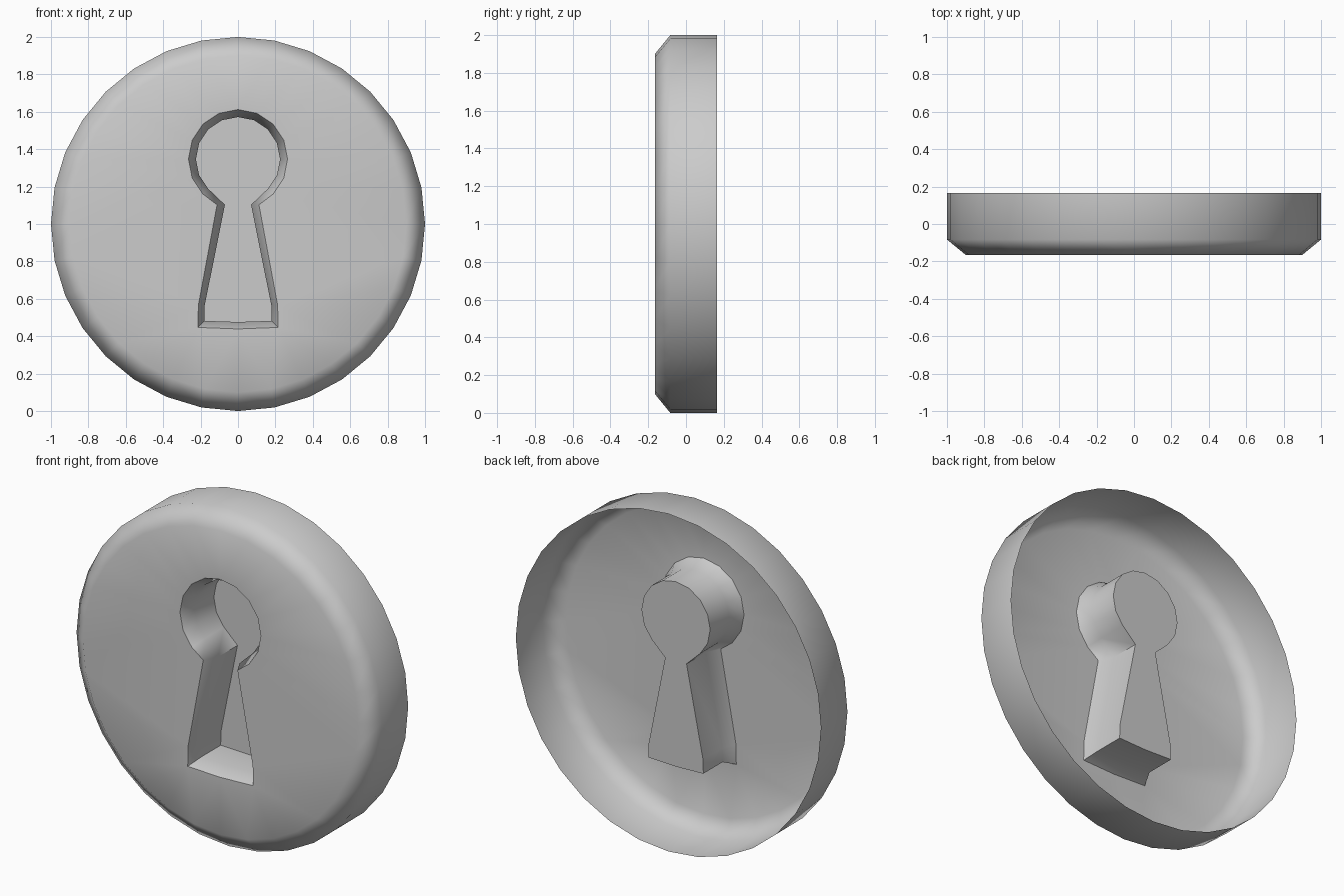
import bpy, bmesh
from math import sin, cos, pi, radians

if "Cube" in bpy.data.objects:
    bpy.data.objects.remove(bpy.data.objects["Cube"])

bm = bmesh.new()


def loop(points, y):
    """Closed ring of verts in the plane at depth y."""
    vs = [bm.verts.new((x, y, z)) for x, z in points]
    es = [bm.edges.new((vs[i], vs[(i + 1) % len(vs)])) for i in range(len(vs))]
    return vs, es


def bridge(a, b):
    n = len(a)
    for i in range(n):
        j = (i + 1) % n
        bm.faces.new((a[i], a[j], b[j], b[i]))


def disc(r):
    return [(r * sin(2 * pi * i / 32), 1 + r * cos(2 * pi * i / 32)) for i in range(32)]


def keyhole(r, neck, foot_x, foot_z, mid_z):
    """Round head with neck and flared foot, mirrored about x = 0."""
    right = [(r * sin(k * pi / 8), 1.347 + r * cos(k * pi / 8)) for k in range(1, 7)]
    right += [neck, (foot_x - 0.002, 0.565), (foot_x, foot_z)]
    left = [(-x, z) for x, z in reversed(right)]
    return [(0, 1.347 + r)] + right + [(0, mid_z)] + left


# Outer wall with chamfered front edge, open at the back
back, _ = loop(disc(1), 0.165)
shoulder, _ = loop(disc(1), -0.083)
front, front_edges = loop(disc(0.9), -0.165)
bridge(back, shoulder)
bridge(shoulder, front)

# Keyhole pocket: chamfered mouth, straight walls, closed floor
inner = keyhole(0.225, (0.07, 1.103), 0.18, 0.482, 0.476)
mouth, mouth_edges = loop(keyhole(0.265, (0.112, 1.103), 0.214, 0.447, 0.439), -0.165)
throat, _ = loop(inner, -0.085)
floor, _ = loop(inner, 0.095)
bridge(mouth, throat)
bridge(throat, floor)
bm.faces.new(floor)

# Front plate between the chamfer and the keyhole mouth
bmesh.ops.triangle_fill(bm, use_beauty=True, use_dissolve=False,
                        edges=front_edges + mouth_edges)
bmesh.ops.recalc_face_normals(bm, faces=bm.faces)
bm.normal_update()
if next(f for f in bm.faces if all(abs(v.co.y + 0.165) < 1e-4 for v in f.verts)).normal.y > 0:
    bmesh.ops.reverse_faces(bm, faces=bm.faces)

mesh = bpy.data.meshes.new("keyhole_plate")
bm.to_mesh(mesh)
bm.free()
plate = bpy.data.objects.new("keyhole_plate", mesh)
bpy.context.collection.objects.link(plate)

# Smooth rim, flat front
bpy.context.view_layer.objects.active = plate
plate.select_set(True)
bpy.ops.object.shade_smooth_by_angle(angle=radians(55))
mod = plate.modifiers.new("flat_front_shading", 'WEIGHTED_NORMAL')
mod.keep_sharp = True
